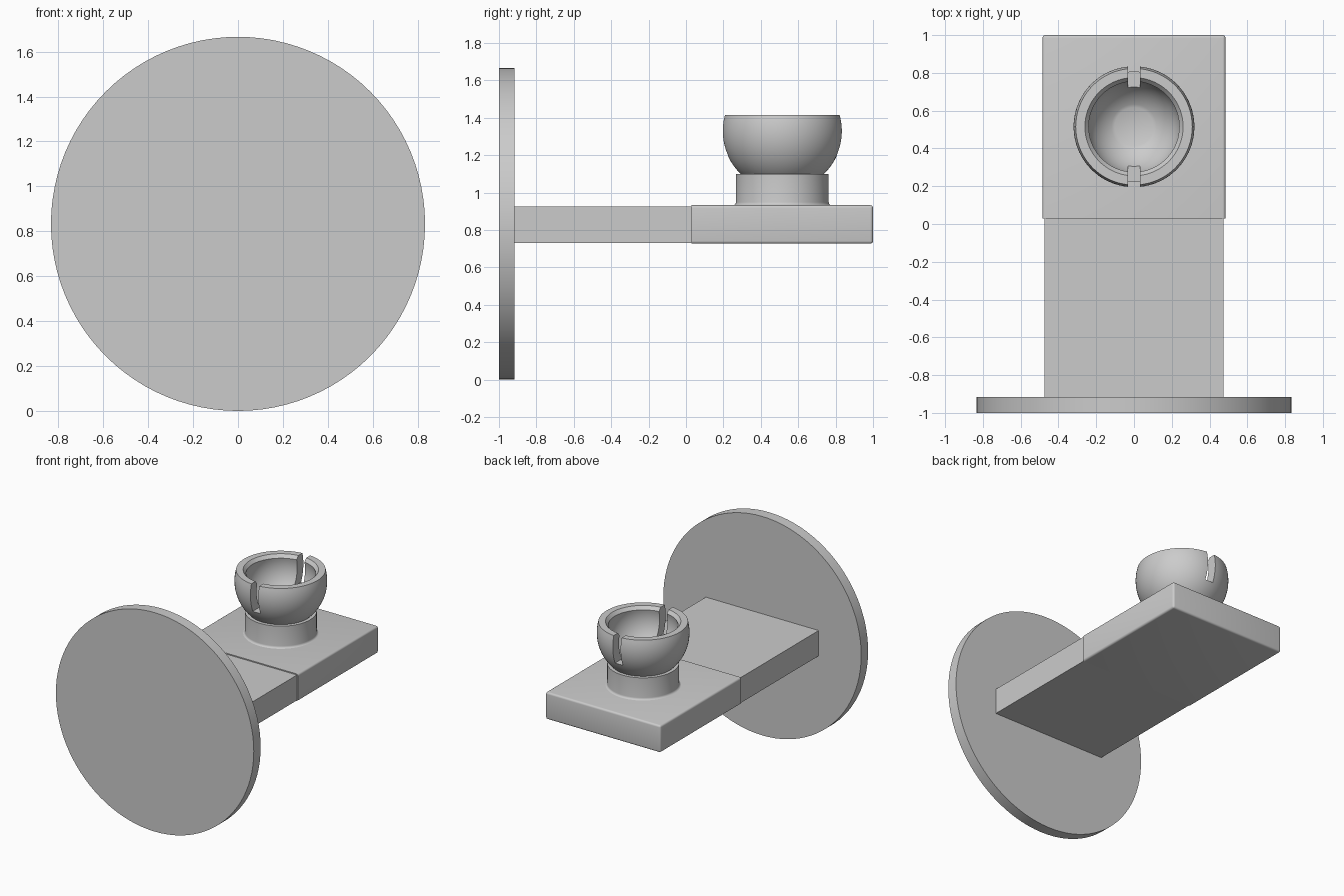
import bpy, bmesh, math
from mathutils import Matrix, Vector

cube = bpy.data.objects.get("Cube")
if cube:
    bpy.data.objects.remove(cube, do_unlink=True)

grey = bpy.data.materials.new("plain grey")
grey.use_nodes = True
COLOUR = (0.6, 0.6, 0.6, 1)
grey.diffuse_color = COLOUR
grey.node_tree.nodes["Principled BSDF"].inputs["Base Color"].default_value = COLOUR

POST_Y = 0.515


def finish(name, bm):
    bmesh.ops.recalc_face_normals(bm, faces=bm.faces)
    mesh = bpy.data.meshes.new(name)
    bm.to_mesh(mesh)
    bm.free()
    mesh.materials.append(grey)
    obj = bpy.data.objects.new(name, mesh)
    bpy.context.collection.objects.link(obj)
    return obj


def activate(obj):
    bpy.ops.object.select_all(action='DESELECT')
    obj.select_set(True)
    bpy.context.view_layer.objects.active = obj


def smooth(obj):
    activate(obj)
    bpy.ops.object.shade_smooth_by_angle(angle=math.radians(30))


def box(name, low, high, bevel=0):
    low, high = Vector(low), Vector(high)
    bm = bmesh.new()
    bmesh.ops.create_cube(bm, size=1)
    bmesh.ops.scale(bm, vec=high - low, verts=bm.verts)
    bmesh.ops.translate(bm, vec=(low + high) / 2, verts=bm.verts)
    if bevel:
        # Round every edge except those around the front face
        edges = [e for e in bm.edges if max(v.co.y for v in e.verts) > low.y + 0.01]
        edges = [e for e in edges if not (
            abs(e.verts[0].co.y - low.y) < 1e-4 and abs(e.verts[1].co.y - low.y) < 1e-4)]
        bmesh.ops.bevel(bm, geom=edges, offset=bevel, segments=4, profile=0.5, affect='EDGES')
    return finish(name, bm)


def lathe(name, profile, steps=72):
    """Spin (radius, z) points around the vertical axis of the post."""
    bm = bmesh.new()
    verts = [bm.verts.new((r, 0, z)) for r, z in profile]
    edges = [bm.edges.new(pair) for pair in zip(verts, verts[1:])]
    bmesh.ops.spin(bm, geom=verts + edges, cent=(0, 0, 0), axis=(0, 0, 1),
                   angle=math.tau, steps=steps)
    bmesh.ops.remove_doubles(bm, verts=bm.verts, dist=0.0005)
    bmesh.ops.translate(bm, vec=(0, POST_Y, 0), verts=bm.verts)
    return finish(name, bm)


def arc(radius, centre_z, start, end, count):
    """Points on a circle, angles measured up from the horizontal."""
    angles = [start + (end - start) * i / count for i in range(count + 1)]
    return [(radius * math.cos(a), centre_z + radius * math.sin(a)) for a in angles]


# Round front plate
bm = bmesh.new()
bmesh.ops.create_cone(bm, cap_ends=True, segments=96, radius1=0.833, radius2=0.833, depth=0.083,
                      matrix=Matrix.Translation((0, -0.9585, 0.833)) @ Matrix.Rotation(math.pi / 2, 4, 'X'))
smooth(finish("front_disc", bm))

# Flat arm and the slightly thicker block at its end
box("arm", (-0.475, -0.92, 0.732), (0.475, 0.03, 0.925))
smooth(box("end_block", (-0.484, 0.03, 0.727), (0.484, 1, 0.933), bevel=0.015))

# Short post with a small fillet at its foot
foot = [(0.265 - 0.017 * math.sin(t * math.pi / 8), 0.949 - 0.017 * math.cos(t * math.pi / 8))
        for t in range(5)]
smooth(lathe("post", [(0, 0.92), (0.265, 0.92)] + foot + [(0.248, 1.1), (0, 1.1)]))

# Socket: outer ball, chamfered rim and hollow ball seat
BALL_Z, RIM_Z, OUTER, INNER = 1.33, 1.415, 0.32, 0.247
outer = arc(OUTER, BALL_Z, math.asin((1.095 - BALL_Z) / OUTER), math.asin((RIM_Z - BALL_Z) / OUTER), 18)
lip = math.asin((1.39 - BALL_Z) / INNER)
inner = arc(INNER, BALL_Z, lip, math.asin((1.105 - BALL_Z) / INNER), 18)
socket = lathe("socket", [(0, 1.095)] + outer + [(0.26, RIM_Z)] + inner + [(0, 1.105)])

# Slot cut through the front and back of the socket wall
cutter = box("slot_cutter", (-0.033, POST_Y - 0.5, 1.2), (0.033, POST_Y + 0.5, 1.6))
cutter.hide_render = True
cut = socket.modifiers.new("slots", 'BOOLEAN')
cut.operation = 'DIFFERENCE'
cut.solver = 'EXACT'
cut.object = cutter
activate(socket)
bpy.ops.object.modifier_apply(modifier=cut.name)
bpy.data.objects.remove(cutter, do_unlink=True)
smooth(socket)
